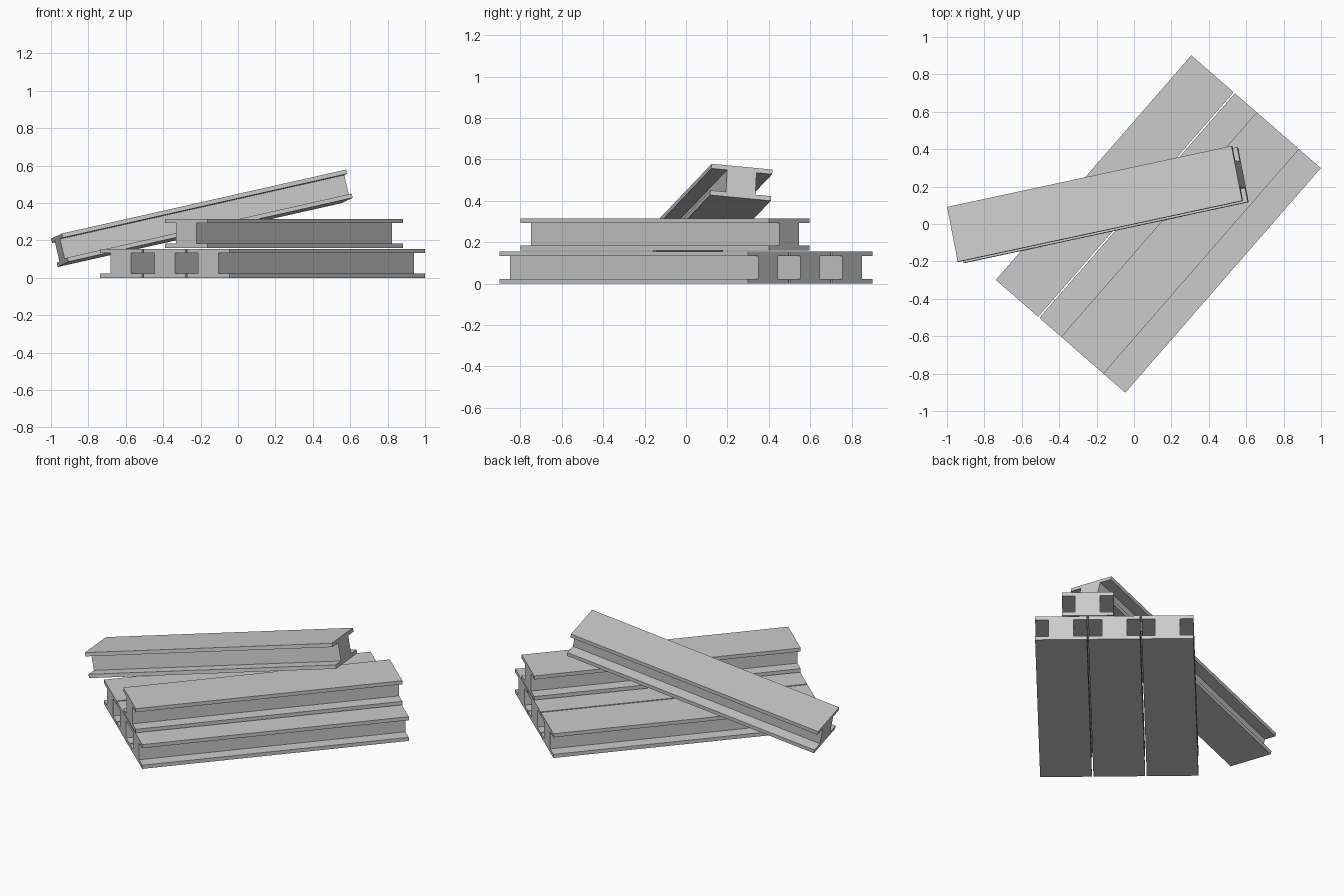
import bpy
from math import radians, sin, cos

cube = bpy.data.objects.get("Cube")
if cube:
    bpy.data.objects.remove(cube, do_unlink=True)

# Beam dimensions
LENGTH, WIDTH, HEIGHT = 1.592, 0.30, 0.155
WEB, FLANGE = 0.145, 0.023
HEADING = radians(48.95)
PITCH = 0.309

steel = bpy.data.materials.new("steel_grey")
steel.use_nodes = True
grey = (0.6, 0.6, 0.6, 1)
steel.diffuse_color = grey
steel.node_tree.nodes["Principled BSDF"].inputs["Base Color"].default_value = grey


def beam_mesh():
    """I-section profile extruded along x, centred on the origin."""
    w, t, h = WIDTH / 2, WEB / 2, HEIGHT / 2
    f = h - FLANGE
    right = [(w, -h), (w, -f), (t, -f), (t, f), (w, f), (w, h)]
    profile = right + [(-y, z) for y, z in reversed(right)]
    n = len(profile)
    verts = [(x, y, z) for x in (-LENGTH / 2, LENGTH / 2) for y, z in profile]
    faces = [(i, (i + 1) % n, n + (i + 1) % n, n + i) for i in range(n)]
    faces += [tuple(reversed(range(n))), tuple(range(n, 2 * n))]
    mesh = bpy.data.meshes.new("i_beam")
    mesh.from_pydata(verts, [], faces)
    mesh.materials.append(steel)
    mesh.update()
    return mesh


mesh = beam_mesh()


def add_beam(name, location, rotation):
    beam = bpy.data.objects.new(name, mesh)
    beam.location = location
    beam.rotation_euler = rotation
    bpy.context.collection.objects.link(beam)


def stacked_beam(name, offset, z):
    """Level beam, shifted sideways across the stack."""
    place = (0.13 - sin(HEADING) * offset, cos(HEADING) * offset, z)
    add_beam(name, place, (0, 0, HEADING))


# Bottom row of three, then one above the joint
for i, side in enumerate(("right", "middle", "left")):
    stacked_beam("bottom_beam_" + side, (i - 1) * PITCH, HEIGHT / 2)
stacked_beam("upper_beam", -PITCH / 2, 0.16 + HEIGHT / 2)

# Loose beam leaning across the stack
add_beam("leaning_beam", (-0.193, 0.104, 0.318),
         (radians(-5.5), radians(-12.4), radians(12.1)))
